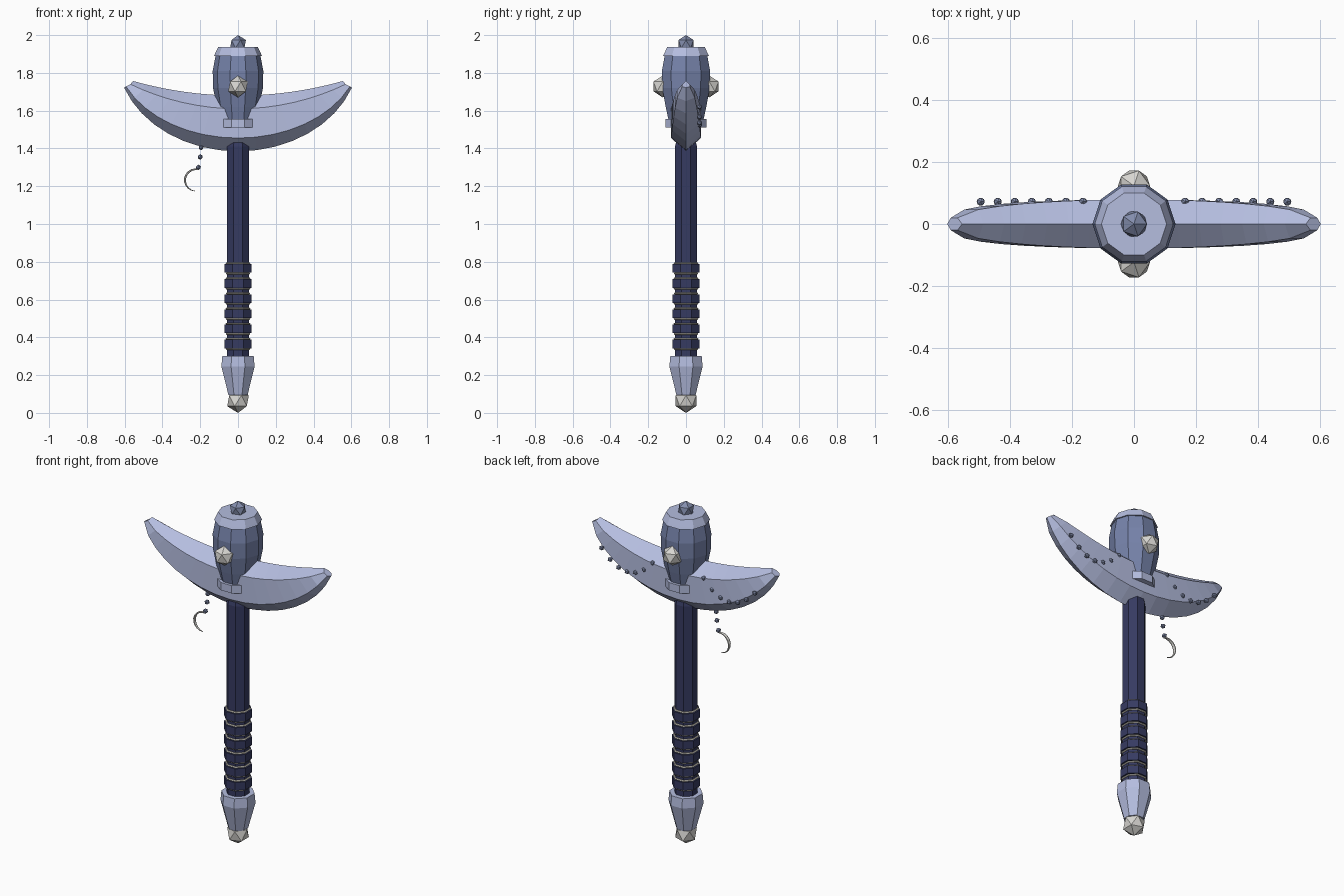
import bpy, bmesh, math
from mathutils import Vector

if "Cube" in bpy.data.objects:
    bpy.data.objects.remove(bpy.data.objects["Cube"])


def material(name, rgb):
    m = bpy.data.materials.new(name)
    m.use_nodes = True
    m.diffuse_color = (*rgb, 1)
    m.node_tree.nodes["Principled BSDF"].inputs["Base Color"].default_value = (*rgb, 1)
    return m


STEEL = material("pale steel", (0.46, 0.51, 0.74))
BLUE = material("barrel blue", (0.18, 0.225, 0.40))
NAVY = material("navy grip", (0.037, 0.043, 0.12))
STONE = material("light stone", (0.68, 0.67, 0.64))
CORD = material("pale cord", (0.50, 0.48, 0.42))
STUD = material("stud blue", (0.23, 0.27, 0.42))


def finish(name, bm, mat):
    bmesh.ops.recalc_face_normals(bm, faces=bm.faces)
    mesh = bpy.data.meshes.new(name)
    bm.to_mesh(mesh)
    bm.free()
    mesh.materials.append(mat)
    obj = bpy.data.objects.new(name, mesh)
    bpy.context.collection.objects.link(obj)


def loft(name, rings, mat):
    """Skin a list of closed point rings and cap both ends."""
    bm = bmesh.new()
    loops = [[bm.verts.new(p) for p in ring] for ring in rings]
    n = len(loops[0])
    for a, b in zip(loops, loops[1:]):
        for i in range(n):
            j = (i + 1) % n
            bm.faces.new((a[i], a[j], b[j], b[i]))
    bm.faces.new(loops[0])
    bm.faces.new(loops[-1])
    finish(name, bm, mat)


def turned(name, profile, sides, mat, start=0.0):
    """Solid of revolution about z from (radius, height) pairs."""
    angles = [start + math.tau * i / sides for i in range(sides)]
    loft(name, [[(r * math.cos(a), r * math.sin(a), z) for a in angles]
                for r, z in profile], mat)


def ball(name, centre, radius, mat):
    bm = bmesh.new()
    bmesh.ops.create_icosphere(bm, subdivisions=1, radius=radius)
    bmesh.ops.translate(bm, verts=bm.verts, vec=centre)
    finish(name, bm, mat)


def arc(half_width, base, sag, degrees, t):
    """Point on an upward-curving elliptic arc, t from -1 to 1."""
    a = math.radians(degrees)
    return (half_width * math.sin(a * t) / math.sin(a),
            base + sag * (1 - math.cos(a * t)) / (1 - math.cos(a)))


# Handle, grip and pommel
FLAT = math.pi / 8
turned("handle", [(0.063, 0.28), (0.063, 1.41), (0.052, 1.45)], 8, NAVY, FLAT)
for i in range(6):
    z = 0.765 - 0.08 * i
    turned(f"grip_band_{i + 1}", [(0.076, z - 0.023), (0.076, z + 0.023)], 8, NAVY, FLAT)
    for edge, dz in (("upper", 0.027), ("lower", -0.027)):
        turned(f"grip_cord_{edge}_{i + 1}", [(0.066, z + dz - 0.005), (0.071, z + dz),
                                            (0.066, z + dz + 0.005)], 8, CORD, FLAT)
turned("pommel_collar", [(0.055, 0.095), (0.095, 0.245), (0.09, 0.3)], 8, STEEL, FLAT)
ball("pommel_stone", (0, 0, 0.064), 0.064, STONE)

# Crescent blade: six-sided section swept from tip to tip
STEPS = 16
sections = []
for i in range(STEPS + 1):
    t = -1 + 2 * i / STEPS
    y = 0.02 + 0.059 * max(0, 1 - t * t) ** 0.55
    top = arc(0.555, 1.68, 0.077, 16, t)
    shoulder = arc(0.57, 1.61, 0.13, 25, t)
    lower = arc(0.592, 1.455, 0.272, 66, t)
    bottom = arc(0.603, 1.385, 0.337, 70, t)
    sections.append([(top[0], 0, top[1]),
                     (shoulder[0], y, shoulder[1]), (lower[0], y, lower[1]),
                     (bottom[0], 0, bottom[1]),
                     (lower[0], -y, lower[1]), (shoulder[0], -y, shoulder[1])])
loft("crescent_blade", sections, STEEL)

# Barrel head with collar, cap and stones
turned("barrel_head", [(0.09, 1.52), (0.113, 1.62), (0.132, 1.72), (0.134, 1.81),
                       (0.117, 1.9)], 10, BLUE)
turned("head_collar", [(0.114, 1.51), (0.114, 1.555)], 10, STEEL)
turned("head_cap", [(0.127, 1.89), (0.121, 1.903), (0.105, 1.936)], 10, STEEL)
ball("top_stone", (0, 0, 1.953), 0.047, STUD)
for name, side in (("front", -1), ("back", 1)):
    ball(f"{name}_stone", (0, side * 0.123, 1.728), 0.058, STONE)

# Studs hung in a swag on the back of each wing
for name, side in (("left", 1), ("right", -1)):
    for i in range(7):
        u = (i - 3) / 3
        ball(f"{name}_stud_{i + 1}",
             (side * (0.33 + 0.165 * u), 0.072, 1.525 + 0.095 * u * u), 0.0145, STUD)

# Bead chain and hanging hook
for i, (x, z) in enumerate([(-0.195, 1.405), (-0.2, 1.355), (-0.21, 1.3)]):
    ball(f"chain_bead_{i + 1}", (x, 0, z), 0.0145, STUD)
hook = []
for i in range(11):
    s = i / 10
    a = math.radians(75 + 190 * s)
    out = Vector((math.cos(a), 0, math.sin(a)))
    centre = Vector((-0.223, 0, 1.232)) + out * 0.058
    r = 0.003 + 0.008 * math.sin(math.pi * (0.15 + 0.85 * s))
    hook.append([centre + out * r * 0.5 * math.cos(b) + Vector((0, r * math.sin(b), 0))
                 for b in [math.tau * k / 6 for k in range(6)]])
loft("hanging_hook", hook, STONE)
